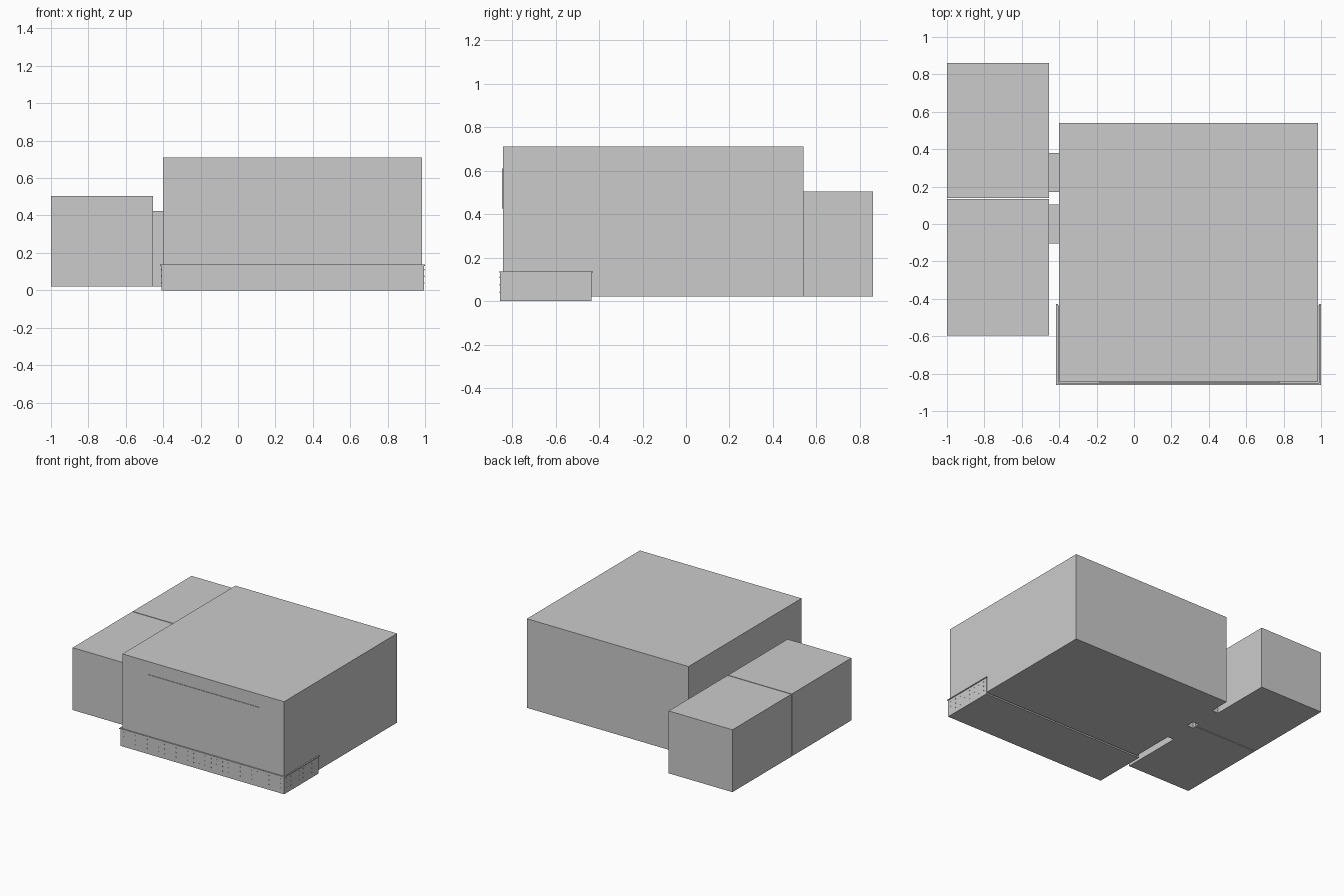
import bpy, bmesh
from mathutils import Matrix, Vector

if "Cube" in bpy.data.objects:
    bpy.data.objects.remove(bpy.data.objects["Cube"])


def add_box(bm, x, y, z):
    center = Vector(((x[0] + x[1]) / 2, (y[0] + y[1]) / 2, (z[0] + z[1]) / 2))
    size = Vector((x[1] - x[0], y[1] - y[0], z[1] - z[0]))
    bmesh.ops.create_cube(bm, size=1, matrix=Matrix.Translation(center) @ Matrix.Diagonal((*size, 1)))


def make(name, *boxes):
    bm = bmesh.new()
    for b in boxes:
        add_box(bm, *b)
    me = bpy.data.meshes.new(name)
    bm.to_mesh(me)
    bm.free()
    ob = bpy.data.objects.new(name, me)
    bpy.context.collection.objects.link(ob)
    return ob


BASE = 0.02
# Large main block and its raised front panel
make("main_block", ((-0.40, 0.985), (-0.843, 0.54), (BASE, 0.71)))
make("front_panel", ((-0.186, 0.78), (-0.847, -0.84), (0.425, 0.61)))

# Two side blocks, each joined to the main block by a narrow connector
for name, y, link in (("rear", (0.14, 0.86), (0.17, 0.38)),
                      ("front", (-0.595, 0.134), (-0.105, 0.105))):
    make(name + "_side_block", ((-1.0, -0.454), y, (BASE, 0.503)))
    make(name + "_connector", ((-0.454, -0.40), link, (BASE, 0.425)))

# Thin tray around the front foot: floor, front wall, side walls
X0, X1, Y0, Y1 = -0.41, 0.994, -0.855, -0.435
make("tray_floor", ((X0, X1), (Y0, Y1), (0, 0.012)))
make("tray_walls",
     ((X0, X1), (Y0, Y0 + 0.006), (0, 0.135)),
     ((X0, X0 + 0.006), (Y0, Y1), (0, 0.135)),
     ((X1 - 0.006, X1), (Y0, Y1), (0, 0.135)))

# Small lip along the top of the tray
make("tray_lip",
     ((X0 - 0.006, X1 + 0.006), (Y0 - 0.005, Y0 + 0.004), (0.131, 0.137)),
     ((X0 - 0.006, X0 + 0.004), (Y0, Y1 + 0.006), (0.131, 0.137)),
     ((X1 - 0.004, X1 + 0.006), (Y0, Y1 + 0.006), (0.131, 0.137)))

# Rows of tiny rivets on the front and side walls
r = 0.003
rivets = []
for z in (0.04, 0.075, 0.11):
    for i in range(28):
        x = X0 + 0.03 + i * (X1 - X0 - 0.06) / 27
        rivets.append(((x - r, x + r), (Y0 - 0.002, Y0 + 0.001), (z - r, z + r)))
    for i in range(8):
        y = Y0 + 0.03 + i * (Y1 - Y0 - 0.06) / 7
        for x in (X0, X1):
            rivets.append(((x - 0.002, x + 0.002), (y - r, y + r), (z - r, z + r)))
make("tray_rivets", *rivets)
